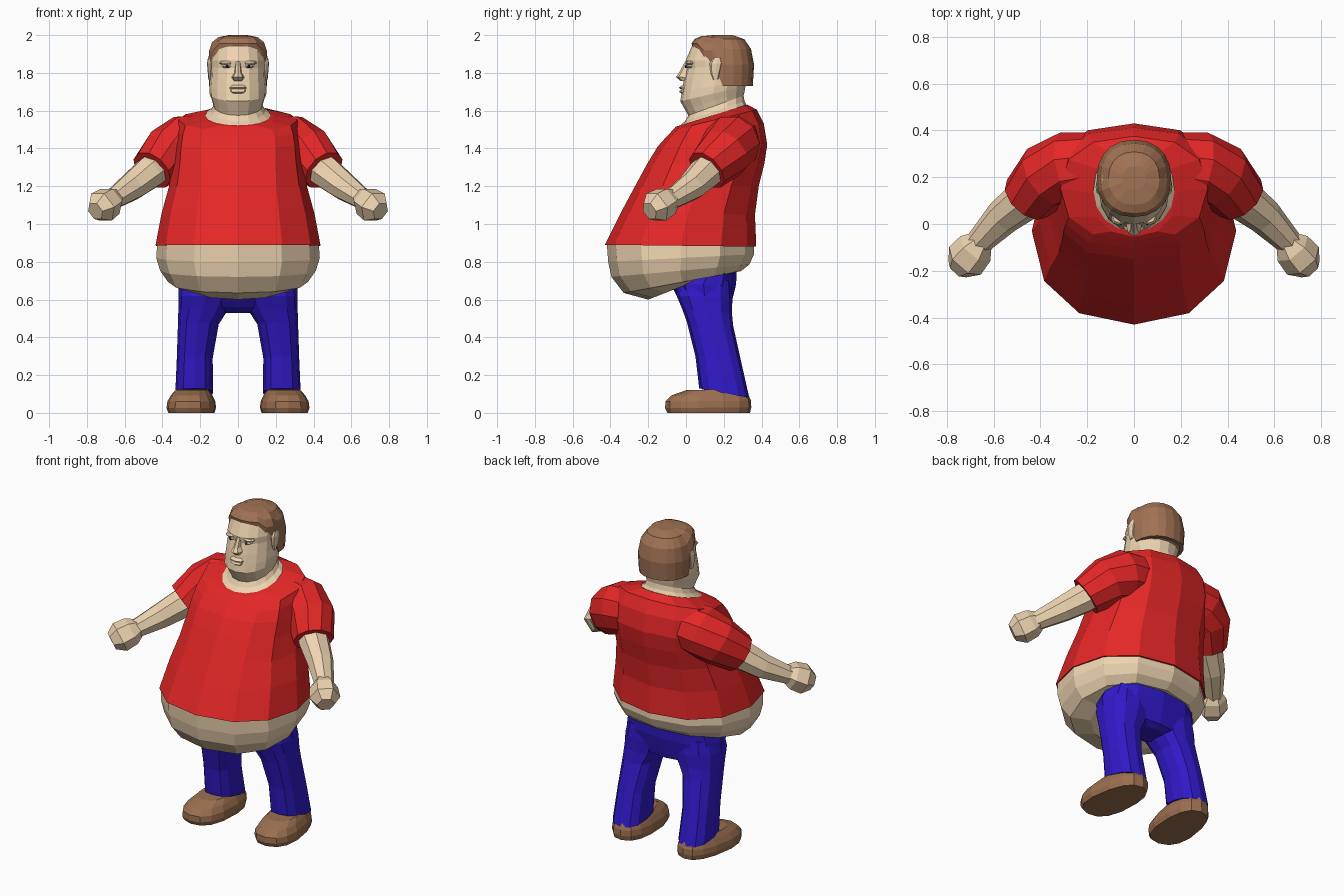
import bpy, bmesh
from math import sin, cos, pi, radians
from mathutils import Vector, Matrix

COLORS = {"skin": (0.86, 0.66, 0.44), "shirt_red": (0.78, 0.02, 0.02), "denim": (0.03, 0.01, 0.58),
          "leather": (0.33, 0.16, 0.08), "hair_brown": (0.36, 0.17, 0.09),
          "eye_white": (0.75, 0.72, 0.68), "eye_dark": (0.03, 0.03, 0.03)}
MATS = {}
for key, c in COLORS.items():
    MATS[key] = bpy.data.materials.new(key)
    MATS[key].diffuse_color = (*c, 1)


def skin_rings(name, rings, mat, mirror=False):
    """Bridge equal-length rings of points into a capped flat-shaded mesh."""
    bm = bmesh.new()
    loops = [[bm.verts.new(p) for p in r] for r in rings]
    n = len(loops[0])
    for a, b in zip(loops, loops[1:]):
        for i in range(n):
            j = (i + 1) % n
            bm.faces.new((a[i], a[j], b[j], b[i]))
    bm.faces.new(loops[0])
    bm.faces.new(loops[-1])
    bmesh.ops.recalc_face_normals(bm, faces=bm.faces)
    me = bpy.data.meshes.new(name)
    bm.to_mesh(me)
    bm.free()
    me.materials.append(MATS[mat])
    ob = bpy.data.objects.new(name, me)
    bpy.context.collection.objects.link(ob)
    if mirror:
        m = ob.modifiers.new("mirror", 'MIRROR')
        m.use_mirror_merge = False
    return ob


def spow(v, e):
    return (1 if v >= 0 else -1) * abs(v) ** e


def section(fy, fz, by, bz, hw, xc=0, e=0.9, n=12):
    """Tilted oval from its front point (fy,fz) to its back point (by,bz)."""
    pts = []
    for i in range(n):
        a = 2 * pi * i / n
        s, c = spow(sin(a), e), spow(cos(a), e)
        t = (1 - c) / 2
        pts.append(Vector((xc + hw * s, fy + (by - fy) * t, fz + (bz - fz) * t)))
    return pts


def loft(name, rows, mat, mirror=False, **kw):
    return skin_rings(name, [section(*r, **kw) for r in rows], mat, mirror)


def tube(name, path, mat, n=8):
    """Mirrored limb along a path of (x, y, z, radius)."""
    P = [Vector(p[:3]) for p in path]
    rings = []
    for i, p in enumerate(P):
        t = (P[min(i + 1, len(P) - 1)] - P[max(i - 1, 0)]).normalized()
        u = t.cross(Vector((0, 0, 1))).normalized()
        v = u.cross(t)
        rings.append([p + path[i][3] * (u * cos(2 * pi * k / n) + v * sin(2 * pi * k / n))
                      for k in range(n)])
    return skin_rings(name, rings, mat, True)


# Shirt body, flaring over the belly, with a tilted collar
loft("shirt", [
    (-.43, .89, .372, .88, .437), (-.345, 1.06, .365, 1.05, .405),
    (-.27, 1.2, .385, 1.2, .365, 0, .85), (-.205, 1.32, .415, 1.32, .345, 0, .8),
    (-.15, 1.41, .43, 1.42, .335, 0, .75), (-.105, 1.46, .412, 1.53, .325, 0, .75),
    (-.07, 1.497, .375, 1.605, .315, 0, .85), (-.055, 1.515, .325, 1.632, .185),
], "shirt_red")
tube("sleeve", [(.06, .235, 1.44, .12), (.2, .245, 1.44, .145), (.28, .24, 1.428, .155),
                (.37, .205, 1.375, .145), (.455, .11, 1.285, .118)], "shirt_red", n=10)

# Bare belly hanging below the hem
loft("belly", [
    (-.42, .91, .36, .90, .427), (-.412, .80, .36, .84, .433), (-.395, .72, .335, .785, .412),
    (-.33, .635, .29, .75, .37), (-.2, .60, .2, .755, .27)], "skin")

# Arms and fists
tube("forearm", [(.42, .15, 1.31, .09), (.47, .10, 1.27, .09), (.56, .03, 1.2, .078),
                 (.67, -.085, 1.125, .055)], "skin")
tube("fist", [(.65, -.07, 1.14, .052), (.678, -.105, 1.12, .083), (.722, -.157, 1.09, .09),
              (.755, -.193, 1.068, .052)], "skin", n=6)

# Trousers
loft("trouser_seat", [
    (.05, .53, .2, .53, .09), (.0, .56, .235, .55, .2), (-.05, .62, .248, .61, .314),
    (-.08, .68, .265, .68, .315), (-.02, .77, .27, .77, .29)], "denim", e=.8)
loft("trouser_leg", [
    (.07, .13, .335, .08, .1, .232), (.05, .3, .29, .28, .095, .229),
    (.005, .48, .25, .46, .108, .21), (-.02, .55, .243, .53, .13, .186),
    (-.05, .62, .246, .61, .145, .169), (-.04, .7, .24, .7, .13, .165)],
    "denim", mirror=True, e=.8)

# Shoes, toes turned slightly outwards and heel narrower
shoe_rows = [(-.1, 0, .34, 0, .124), (-.112, .025, .347, .03, .133), (-.11, .06, .345, .065, .128),
             (-.08, .092, .33, .10, .11), (0, .12, .30, .128, .09)]
rings = []
turn = Matrix.Rotation(radians(6), 3, 'Z')
for r in shoe_rows:
    ring = []
    for p in section(*r, n=14, e=.8):
        p.x *= 1 - .45 * max(0, p.y - .02)
        q = turn @ (p - Vector((0, .12, 0)))
        ring.append(q + Vector((.243, .12, 0)))
    rings.append(ring)
skin_rings("shoe", rings, "leather", True)

# Head, heavy chin and neck
loft("head", [
    (-.045, 1.51, .32, 1.63, .18), (-.005, 1.545, .31, 1.65, .145),
    (.012, 1.575, .305, 1.68, .13), (-.005, 1.605, .31, 1.70, .137),
    (-.03, 1.65, .315, 1.73, .15), (-.022, 1.70, .325, 1.76, .152),
    (-.012, 1.76, .33, 1.80, .148), (.004, 1.825, .33, 1.84, .146), (-.002, 1.865, .335, 1.87, .146),
    (.03, 1.94, .33, 1.94, .138), (.08, 1.975, .29, 1.975, .09)], "skin", n=16, e=.95)

# Hair cap with a high fringe and a low nape
N = 20
rings = []
for s, k in [(.85, 0), (.98, 0), (1.02, .42), (.92, .73), (.7, .92), (.32, 1)]:
    ring = []
    for i in range(N):
        a = 2 * pi * i / N
        c = cos(a)
        low = 1.925 if c > .7 else 1.86 if c > .25 else 1.73
        ring.append(Vector((.156 * s * spow(sin(a), .9), .195 - .162 * s * spow(c, .9),
                            low + (2.0 - low) * k)))
    rings.append(ring)
skin_rings("hair", rings, "hair_brown")

# Facial features
loft("nose", [(-.004, 1.86, .05, 1.86, .014), (-.038, 1.80, .05, 1.80, .02),
              (-.053, 1.778, .05, 1.775, .034), (-.03, 1.758, .05, 1.755, .026)], "skin", n=8)
loft("upper_lip", [(-.018, 1.735, .04, 1.735, .04), (-.038, 1.722, .04, 1.722, .05),
                   (-.028, 1.714, .04, 1.714, .052)], "skin", n=8)
loft("lower_lip", [(-.028, 1.711, .04, 1.711, .05), (-.037, 1.70, .04, 1.70, .045),
                   (-.02, 1.688, .04, 1.688, .035)], "skin", n=8)
loft("eye", [(.008, 1.825, .05, 1.825, .015, .058), (-.002, 1.834, .05, 1.834, .026, .058),
             (.006, 1.843, .05, 1.843, .016, .058)], "eye_white", mirror=True, n=8)
loft("pupil", [(-.004, 1.827, .03, 1.827, .007, .057), (-.006, 1.835, .03, 1.835, .009, .057),
               (-.002, 1.843, .03, 1.843, .007, .057)], "eye_dark", mirror=True, n=6)
loft("brow", [(.0, 1.845, .05, 1.845, .028, .062), (-.004, 1.852, .05, 1.852, .034, .064),
              (.005, 1.862, .05, 1.862, .028, .062)], "skin", mirror=True, n=8)
loft("ear", [(.145, 1.762, .17, 1.765, .010, .147), (.13, 1.80, .18, 1.80, .012, .148),
             (.125, 1.85, .195, 1.85, .015, .149), (.145, 1.878, .185, 1.88, .010, .149)],
     "skin", mirror=True, n=8)
